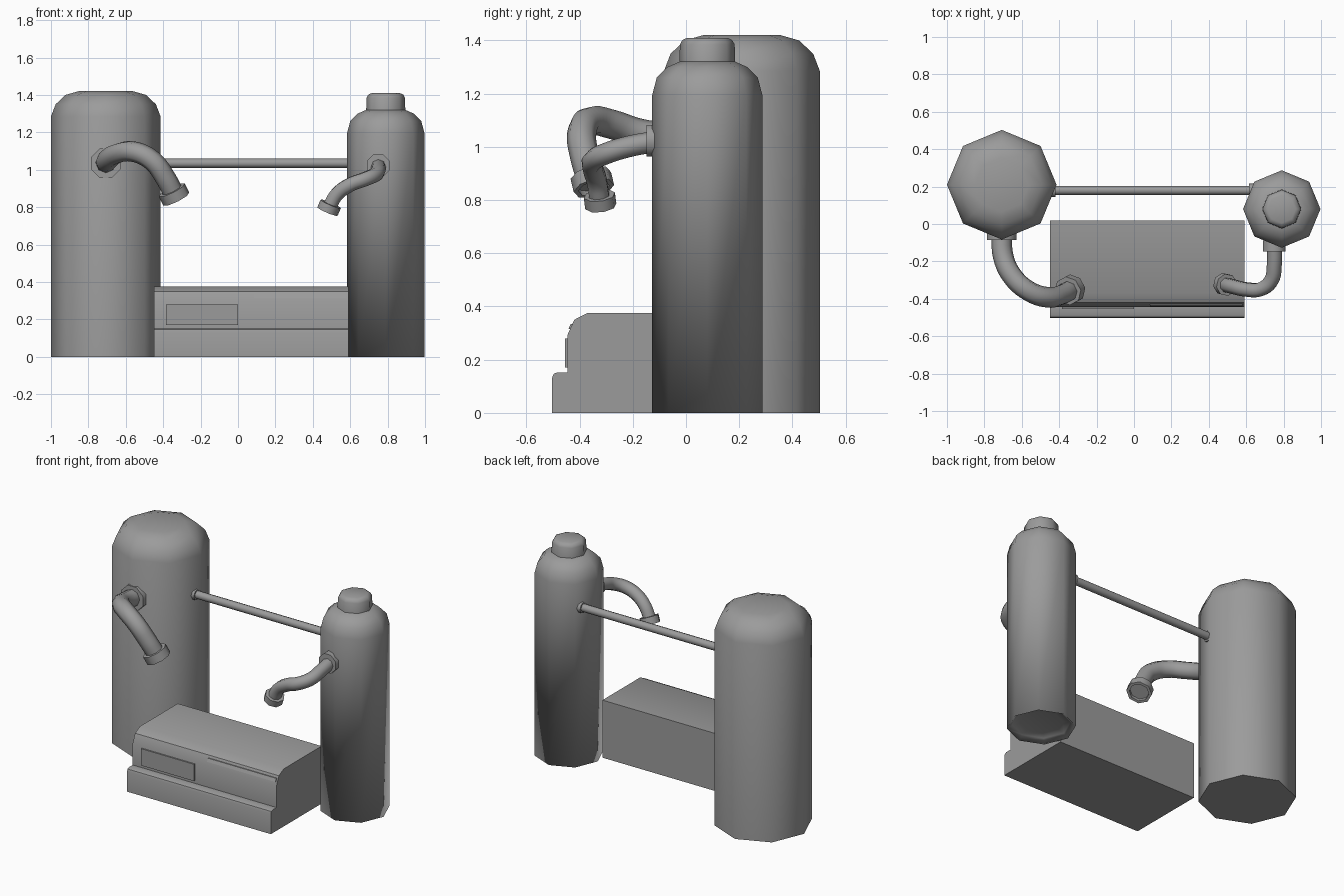
import bpy, bmesh, math
from mathutils import Vector

if "Cube" in bpy.data.objects:
    bpy.data.objects.remove(bpy.data.objects["Cube"])

grey = bpy.data.materials.new("mid_grey")
grey.diffuse_color = (0.33, 0.33, 0.33, 1)
grey.use_nodes = True
grey.node_tree.nodes["Principled BSDF"].inputs["Base Color"].default_value = grey.diffuse_color


def finish(name, bm, angle=50):
    bmesh.ops.recalc_face_normals(bm, faces=bm.faces)
    me = bpy.data.meshes.new(name)
    bm.to_mesh(me)
    bm.free()
    me.materials.append(grey)
    ob = bpy.data.objects.new(name, me)
    bpy.context.collection.objects.link(ob)
    bpy.ops.object.select_all(action='DESELECT')
    ob.select_set(True)
    bpy.context.view_layer.objects.active = ob
    if angle:
        bpy.ops.object.shade_smooth_by_angle(angle=math.radians(angle))
    return ob


def lathe(name, profile, loc, axis=(0, 0, 1), sides=8, angle=50, turn=0):
    """Spin (radius, height) points around an axis; both ends are capped."""
    bm = bmesh.new()
    q = Vector((0, 0, 1)).rotation_difference(Vector(axis).normalized())
    rings = []
    for r, h in profile:
        ring = []
        for i in range(sides):
            a = 2 * math.pi * i / sides + turn
            ring.append(bm.verts.new(
                Vector(loc) + q @ Vector((r * math.cos(a), r * math.sin(a), h))))
        rings.append(ring)
    for a, b in zip(rings, rings[1:]):
        for i in range(sides):
            j = (i + 1) % sides
            bm.faces.new((a[i], a[j], b[j], b[i]))
    bm.faces.new(rings[0])
    bm.faces.new(rings[-1])
    return finish(name, bm, angle)


def extrude_x(name, profile, x0, x1, angle=35):
    """Extrude a closed (y, z) outline along x."""
    bm = bmesh.new()
    a = [bm.verts.new((x0, y, z)) for y, z in profile]
    b = [bm.verts.new((x1, y, z)) for y, z in profile]
    n = len(profile)
    for i in range(n):
        j = (i + 1) % n
        bm.faces.new((a[i], a[j], b[j], b[i]))
    bm.faces.new(a)
    bm.faces.new(b)
    return finish(name, bm, angle)


def hose(name, points, radius):
    """Round tube along a smooth path."""
    cu = bpy.data.curves.new(name, 'CURVE')
    cu.dimensions = '3D'
    cu.bevel_depth = radius
    cu.bevel_resolution = 2
    cu.resolution_u = 5
    cu.use_fill_caps = True
    sp = cu.splines.new('BEZIER')
    sp.bezier_points.add(len(points) - 1)
    for bp, p in zip(sp.bezier_points, points):
        bp.co = p
        bp.handle_left_type = bp.handle_right_type = 'AUTO'
    cu.materials.append(grey)
    ob = bpy.data.objects.new(name, cu)
    bpy.context.collection.objects.link(ob)
    bpy.ops.object.select_all(action='DESELECT')
    ob.select_set(True)
    bpy.context.view_layer.objects.active = ob
    bpy.ops.object.convert(target='MESH')
    bpy.ops.object.shade_smooth_by_angle(angle=math.radians(60))


def nozzle(name, loc, axis, r, inner, length):
    """Collar with a shallow recess in its open end."""
    h = length / 2
    lathe(name, [(r, -h), (r, h), (inner, h), (inner, h - 0.02)], loc, axis)


# Large tank
lathe("large_tank", [(0.293, 0), (0.293, 1.285), (0.268, 1.35),
                     (0.215, 1.4), (0.145, 1.42)], (-0.707, 0.21, 0))

# Small tank with neck and hollow base
lathe("small_tank", [(0.13, 0.035), (0.175, 0.025), (0.207, 0), (0.207, 1.195),
                     (0.19, 1.26), (0.15, 1.3), (0.105, 1.32)],
      (0.79, 0.08, 0), angle=180)
lathe("small_tank_neck", [(0.105, 1.3), (0.103, 1.385), (0.093, 1.402), (0.075, 1.41)],
      (0.79, 0.08, 0))

# Cabinet between the tanks, with display and slot cover
extrude_x("cabinet", [(0.02, 0), (-0.503, 0), (-0.503, 0.132), (-0.498, 0.146),
                      (-0.485, 0.152), (-0.445, 0.152), (-0.445, 0.294),
                      (-0.42, 0.35), (-0.37, 0.376), (0.02, 0.376)], -0.45, 0.59)
extrude_x("display_panel", [(-0.44, 0.17), (-0.454, 0.17),
                            (-0.454, 0.28), (-0.44, 0.28)], -0.385, 0.0)
extrude_x("slot_cover", [(-0.43, 0.315), (-0.442, 0.315),
                         (-0.433, 0.335), (-0.42, 0.335)], 0.085, 0.58)

# Crossbar and its end collars
lathe("crossbar", [(0.025, 0), (0.025, 1.06)], (-0.44, 0.18, 1.035), (1, 0, 0), 10)
lathe("crossbar_left_collar", [(0.036, 0), (0.036, 0.03)], (-0.45, 0.18, 1.035), (1, 0, 0))
lathe("crossbar_right_collar", [(0.036, 0), (0.036, 0.03)], (0.615, 0.18, 1.035), (1, 0, 0))

# Large hose
lathe("large_hose_flange", [(0.085, 0), (0.085, 0.055)], (-0.707, -0.03, 1.035),
      (0, -1, 0), turn=math.pi / 8)
hose("large_hose", [(-0.707, -0.05, 1.035), (-0.7, -0.17, 1.05), (-0.65, -0.28, 1.085),
                    (-0.56, -0.36, 1.097), (-0.46, -0.392, 1.05),
                    (-0.39, -0.38, 0.96), (-0.345, -0.355, 0.875)], 0.055)
nozzle("large_hose_nozzle", (-0.342, -0.352, 0.868), (0.42, 0.2, -0.85), 0.078, 0.06, 0.055)

# Small hose
lathe("small_hose_flange", [(0.065, 0), (0.065, 0.06)], (0.75, -0.088, 1.023),
      (0, -1, 0), turn=math.pi / 8)
hose("small_hose", [(0.75, -0.1, 1.023), (0.75, -0.22, 1.0), (0.735, -0.3, 0.975),
                    (0.68, -0.348, 0.95), (0.6, -0.35, 0.92),
                    (0.53, -0.335, 0.87), (0.49, -0.325, 0.805)], 0.04)
nozzle("small_hose_nozzle", (0.487, -0.323, 0.797), (-0.38, 0.12, -0.9), 0.06, 0.045, 0.045)
